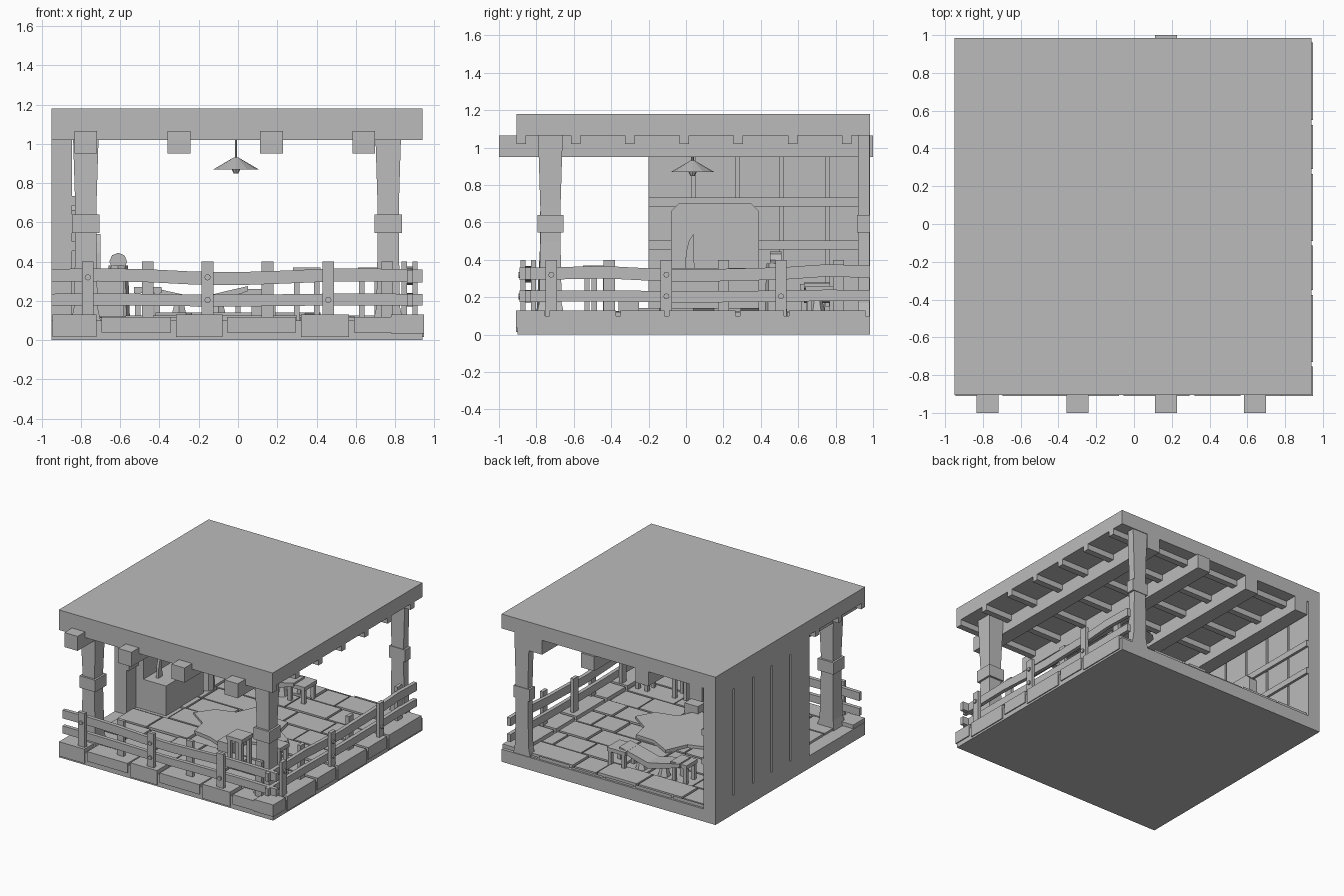
import bpy, bmesh, math, random
from mathutils import Vector

random.seed(4)
if "Cube" in bpy.data.objects:
    bpy.data.objects.remove(bpy.data.objects["Cube"], do_unlink=True)

grey = bpy.data.materials.new("plain grey")
grey.use_nodes = True
grey.diffuse_color = (0.5, 0.5, 0.5, 1)
grey.node_tree.nodes["Principled BSDF"].inputs["Base Color"].default_value = (0.5, 0.5, 0.5, 1)


def finish(name, bm):
    bmesh.ops.recalc_face_normals(bm, faces=bm.faces)
    mesh = bpy.data.meshes.new(name)
    bm.to_mesh(mesh)
    bm.free()
    mesh.materials.append(grey)
    obj = bpy.data.objects.new(name, mesh)
    bpy.context.collection.objects.link(obj)
    return obj


def box(name, x0, x1, y0, y1, z0, z1):
    bm = bmesh.new()
    bmesh.ops.create_cube(bm, size=1)
    for v in bm.verts:
        v.co = ((x0 + x1) / 2 + v.co.x * (x1 - x0), (y0 + y1) / 2 + v.co.y * (y1 - y0),
                (z0 + z1) / 2 + v.co.z * (z1 - z0))
    return finish(name, bm)


def prism(name, pts, axis, lo, hi):
    """Extrude a 2D outline along an axis (0 = x, 1 = y, 2 = z)."""
    bm = bmesh.new()

    def place(p, t):
        c = list(p)
        c.insert(axis, t)
        return bm.verts.new(c)
    a = [place(p, lo) for p in pts]
    b = [place(p, hi) for p in pts]
    bm.faces.new(a)
    bm.faces.new(b)
    for i in range(len(a)):
        j = (i + 1) % len(a)
        bm.faces.new((a[i], a[j], b[j], b[i]))
    return finish(name, bm)


def cone(name, at, r1, r2, depth, sides, turn=None):
    bm = bmesh.new()
    bmesh.ops.create_cone(bm, cap_ends=True, segments=sides, radius1=r1, radius2=r2, depth=depth)
    obj = finish(name, bm)
    obj.location = at
    if turn:
        obj.rotation_euler = turn
    return obj


# Base slab and roof
box("base_slab", -.95, .94, -.9, .985, 0, .1)
box("roof_slab", -.95, .94, -.905, .985, 1.065, 1.18)
for i in range(7):
    y = -.88 + i * .29
    box("roof_rafter", -.95, .94, y - .025, y + .025, 1.02, 1.07)
for x in (-.775, -.3, .17, .64):
    box("roof_joist", x - .058, x + .058, -1, 1 if x == .17 else .985, .95, 1.066)

# Edge stones along the front and the left side
front_cuts = (-.945, -.695, -.315, -.055, .32, .59, .945)
side_cuts = (-.91, -.73, -.35, -.09, .29, .55, .985)
for i in range(6):
    low, high = (.015, .13) if i % 2 == 0 else (.04, .118)
    box("front_edge_stone", front_cuts[i], front_cuts[i + 1] - .025, -.91, -.76, low, high)
    low, high = (.035, .13) if i % 2 == 0 else (.015, .13)
    box("side_edge_stone", .78, .948, side_cuts[i], side_cuts[i + 1] - .025, low, high)

# Floor flagstones in staggered rows
y = -.75
while y < .97:
    depth = min(.215, .985 - y)
    x = -.84
    while x < .76:
        w = min(random.uniform(.2, .42), .77 - x)
        if .77 - x - w < .1:
            w = .77 - x
        box("flagstone", x, x + w - .015, y, y + depth - .015, .09, .115 + random.uniform(0, .012))
        x += w
    y += depth

# Plank wall on the right side with grooves and inner rails
box("wall_core", -.92, -.88, -.19, .98, .08, 1.06)
box("wall_top", -.95, -.845, -.2, .985, 1, 1.066)
box("wall_bottom", -.95, -.845, -.2, .985, 0, .15)
edges = (-.2, .04, .275, .51, .755, .985)
for i in range(5):
    box("wall_plank", -.95, -.845, edges[i] + (.01 if i else 0),
        edges[i + 1] - (.01 if i < 4 else 0), .14, 1.01)
for z in (.455, .685):
    box("wall_rail", -.85, -.825, -.2, .985, z, z + .048)


# Tapered roof posts with a wide band
def post(name, x, y, squash=1):
    sections = ((.1, .075), (.17, .06), (.5, .054), (.68, .054), (1.066, .066))
    right = [(x + r, z) for z, r in sections]
    left = [(x - r, z) for z, r in reversed(sections)]
    obj = prism(name, right + left, 1, y - .06 * squash, y + .06 * squash)
    for v in obj.data.vertices:
        if squash == 1:
            v.co.y = y + math.copysign(abs(v.co.x - x), v.co.y - y)
    h = .07 * squash
    box(name + "_band", x - .07, x + .07, y - h, y + h, .545, .64)


post("front_right_post", -.775, -.725)
post("front_left_post", .765, -.725)
post("back_left_post", .765, .95, .5)


# Fences: crooked rails, alternating posts, round bolts
def fence(name, axis, lo, hi, sign, face, posts, bend):
    def slab(part, a0, a1, d0, d1, z0, z1):
        d0, d1 = sorted((face + sign * d0, face + sign * d1))
        if axis == 0:
            box(part, a0, a1, d0, d1, z0, z1)
        else:
            box(part, d0, d1, a0, a1, z0, z1)
    for z, h, k in ((.325, .033, 1), (.205, .03, .3)):
        n = len(bend)
        path = [(lo + (hi - lo) * i / (n - 1), z + k * b) for i, b in enumerate(bend)]
        outline = [(a, c - h) for a, c in path] + [(a, c + h) for a, c in reversed(path)]
        d = sorted((face + sign * .025, face + sign * .055))
        prism(name + "_rail", outline, 1 - axis, *d)
    for i, a in enumerate(posts):
        d = 0 if i % 2 == 0 else .055
        slab(name + "_post", a - .03, a + .03, d, d + .027, .1, .4)
        if i % 2 == 0:
            for z in ((.32,), (), (.32, .205), (), (.205,))[i]:
                at = (a, face, z) if axis == 0 else (face, a, z)
                turn = (math.pi / 2, 0, 0) if axis == 0 else (0, math.pi / 2, 0)
                cone(name + "_bolt", at, .016, .016, .022, 8, turn)


fence("front_fence", 0, -.95, .94, 1, -.885, (-.765, -.46, -.155, .15, .46, .76),
      (.004, .008, .004, -.008, -.012, -.004, .006, .006, .002))
fence("side_fence", 1, -.89, .985, -1, .915, (-.72, -.41, -.105, .2, .508, .815),
      (0, .004, .008, -.004, -.01, -.004, .002, .018, .012))

# Hanging lamp
cone("lamp_rod", (-.01, .035, .99), .007, .007, .16, 6)
cone("lamp_shade", (-.01, .035, .9), .115, .012, .06, 12)
cone("lamp_bulb", (-.01, .035, .862), .012, .025, .026, 8)

# Hearth block with a chamfered backboard and a leaning blade
box("hearth_block", -.845, -.58, -.08, .39, .1, .355)
prism("hearth_backboard", [(-.08, .35), (.39, .35), (.39, .66), (.35, .7), (-.04, .7), (-.08, .66)],
      0, -.845, -.78)
prism("curved_blade", [(-.005, .35), (.045, .35), (.04, .54), (.015, .5), (0, .44)], 0, -.72, -.7)
cone("stump", (-.61, .48, .24), .06, .05, .28, 8)
cone("stump_knob", (-.61, .48, .4), .045, .045, .06, 8, (math.pi / 2, 0, 0))


# Stools
def stool(name, x, y, top, s):
    box(name + "_seat", x - s, x + s, y - s, y + s, top - .03, top)
    for i in (-1, 1):
        for j in (-1, 1):
            a, b = x + i * (s - .02), y + j * (s - .02)
            box(name + "_leg", a - .014, a + .014, b - .014, b + .014, .1, top - .02)


stool("back_stool", .06, .72, .26, .08)
stool("far_stool", -.46, .68, .27, .07)
stool("low_stool", .35, -.48, .37, .07)
stool("corner_stool", .67, -.45, .37, .06)
box("small_crate", .07, .19, -.36, -.25, .11, .2)

# Sagging plank between the two back stools
prism("sagging_plank", [(-.48, .28), (-.36, .25), (-.2, .215), (-.06, .25), (.05, .275),
                        (.05, .25), (-.06, .21), (-.2, .17), (-.36, .21), (-.48, .25)], 1, .63, .77)
for x in (-.3, -.1):
    cone("plank_prop", (x, .7, .15), .05, .025, .09, 6)

# Ragged hide spread on the floor
hide = [(.42 * math.cos(i * math.tau / 14) * k, .04 + .36 * math.sin(i * math.tau / 14) * k)
        for i, k in enumerate((1, .7, .9, .75, 1, .65, .85, 1, .7, .9, .8, 1, .65, .9))]
prism("floor_hide", hide, 2, .11, .142)
